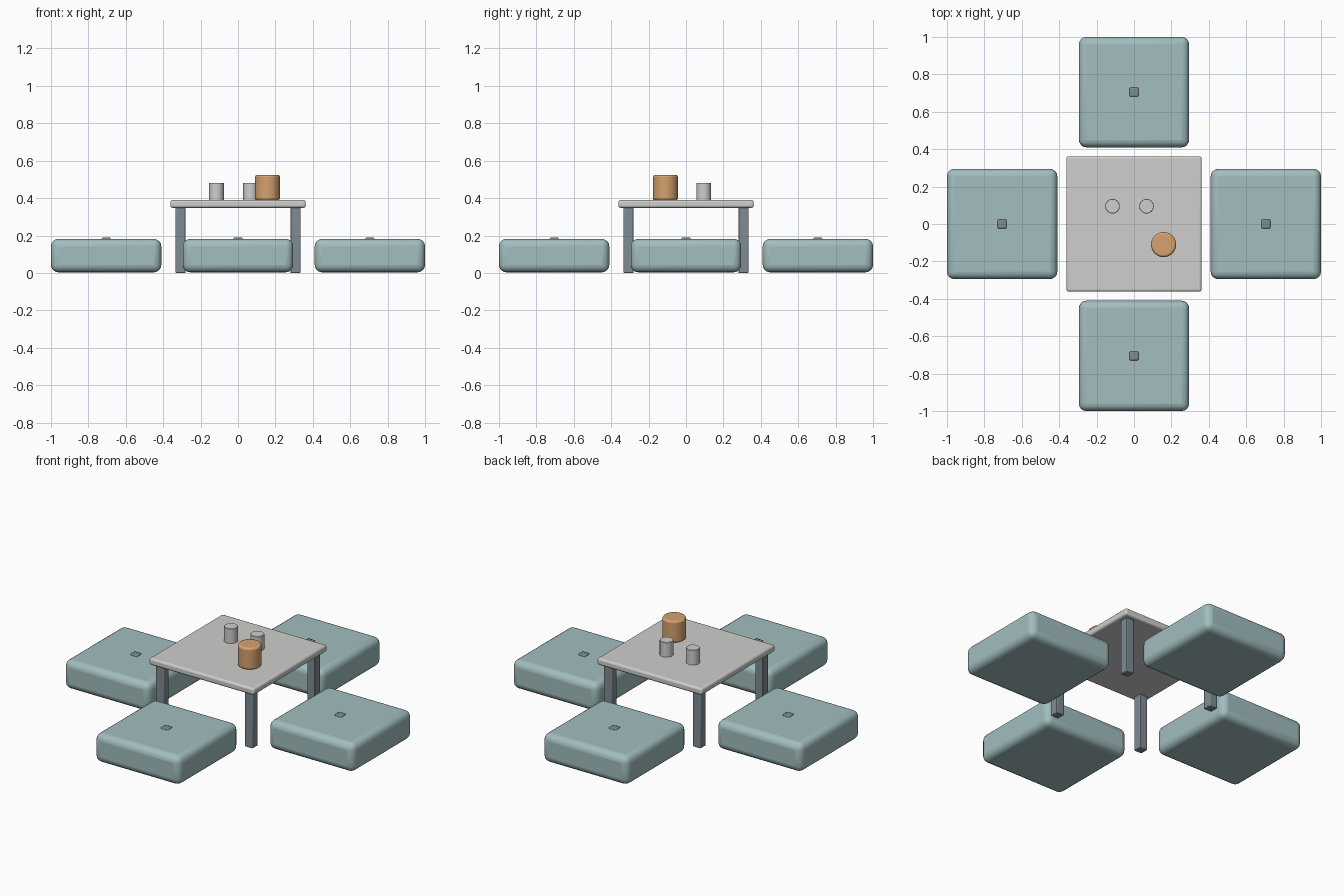
import bpy
import bmesh
import math
from mathutils import Matrix, Vector

cube = bpy.data.objects.get("Cube")
if cube:
    bpy.data.objects.remove(cube, do_unlink=True)


def material(name, color):
    mat = bpy.data.materials.new(name)
    mat.use_nodes = True
    mat.diffuse_color = (*color, 1)
    mat.node_tree.nodes["Principled BSDF"].inputs["Base Color"].default_value = (*color, 1)
    return mat


TEAL = material("soft teal fabric", (0.36, 0.51, 0.52))
SLATE = material("slate grey", (0.21, 0.26, 0.29))
STONE = material("pale stone", (0.62, 0.62, 0.61))
CLAY = material("warm clay", (0.66, 0.36, 0.16))


def finish(name, bm, mat, bevel, segments):
    mesh = bpy.data.meshes.new(name)
    bm.to_mesh(mesh)
    bm.free()
    mesh.materials.append(mat)
    obj = bpy.data.objects.new(name, mesh)
    bpy.context.collection.objects.link(obj)
    if bevel:
        mod = obj.modifiers.new("rounded edges", 'BEVEL')
        mod.width = bevel
        mod.segments = segments
        mod.limit_method = 'ANGLE'
        mod.angle_limit = math.radians(40)
    bpy.ops.object.select_all(action='DESELECT')
    obj.select_set(True)
    bpy.context.view_layer.objects.active = obj
    bpy.ops.object.shade_smooth_by_angle(angle=math.radians(35))
    return obj


def box(name, center, size, mat, bevel=0, segments=2):
    bm = bmesh.new()
    bmesh.ops.create_cube(bm, size=1, matrix=Matrix.Translation(Vector(center)) @ Matrix.Diagonal((*size, 1)))
    return finish(name, bm, mat, bevel, segments)


def cylinder(name, x, y, bottom, top, radius, mat, bevel=0, segments=2):
    bm = bmesh.new()
    bmesh.ops.create_cone(bm, cap_ends=True, segments=32, radius1=radius, radius2=radius,
                          depth=top - bottom,
                          matrix=Matrix.Translation((x, y, (bottom + top) / 2)))
    return finish(name, bm, mat, bevel, segments)


# Low table
box("table_top", (0, 0, 0.369), (0.724, 0.724, 0.042), STONE, 0.012, 3)
for side, sx in (("left", 1), ("right", -1)):
    for end, sy in (("front", -1), ("back", 1)):
        box(f"{end}_{side}_leg", (sx * 0.307, sy * 0.307, 0.174), (0.054, 0.054, 0.348), SLATE, 0.004, 2)

# Floor cushions, each with a centre button
for side, dx, dy in (("left", 1, 0), ("right", -1, 0), ("front", 0, -1), ("back", 0, 1)):
    x, y = dx * 0.705, dy * 0.705
    box(f"{side}_cushion", (x, y, 0.0925), (0.59, 0.59, 0.179), TEAL, 0.04, 4)
    box(f"{side}_button", (x, y, 0.177), (0.048, 0.048, 0.024), SLATE, 0.006, 2)

# Tableware
cylinder("right_cup", -0.115, 0.095, 0.388, 0.482, 0.039, STONE, 0.002, 1)
cylinder("left_cup", 0.067, 0.095, 0.388, 0.482, 0.039, STONE, 0.002, 1)
cylinder("pot", 0.158, -0.11, 0.388, 0.524, 0.067, CLAY, 0.012, 3)
